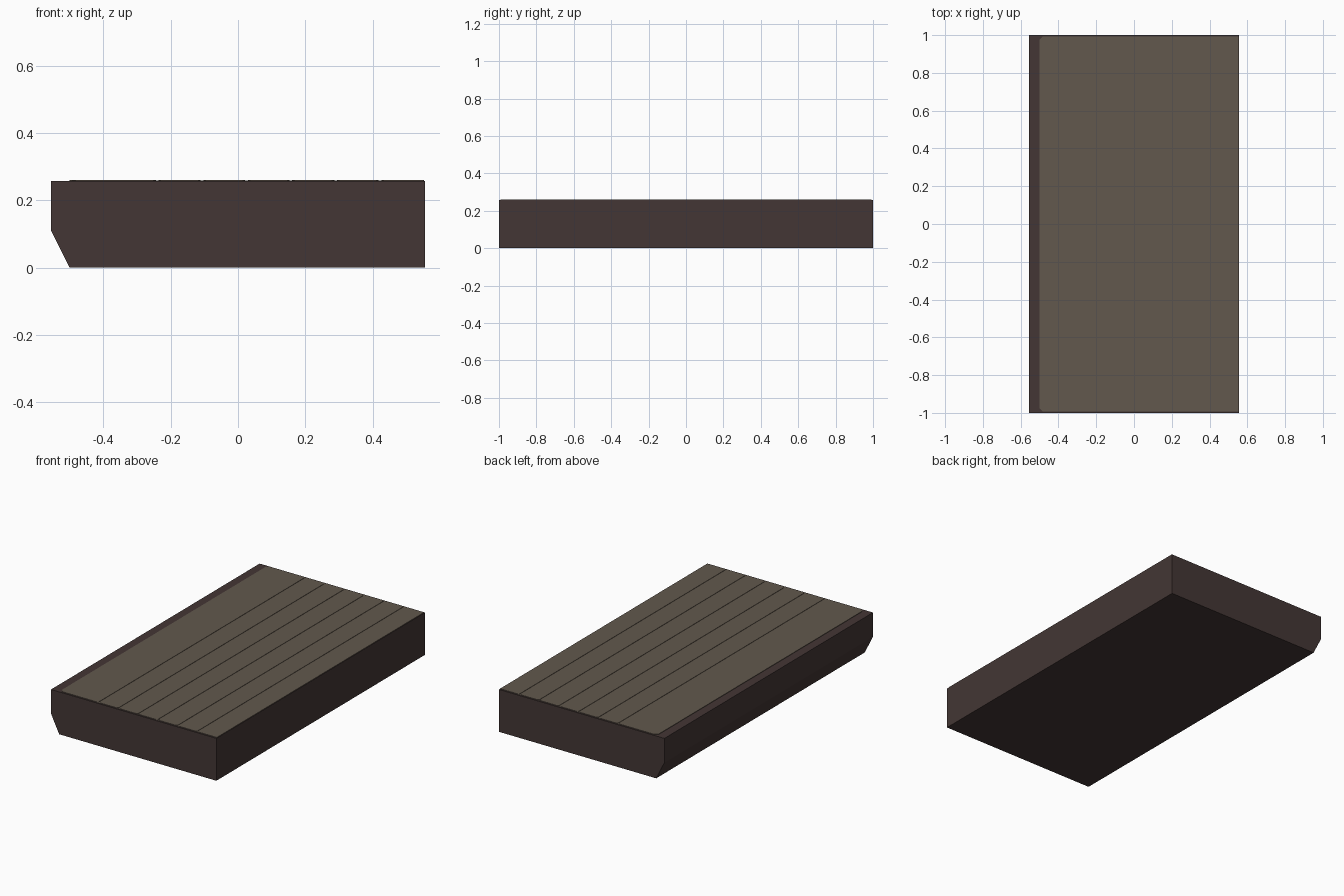
import bpy, bmesh

if "Cube" in bpy.data.objects:
    bpy.data.objects.remove(bpy.data.objects["Cube"])

def material(name, rgb):
    m = bpy.data.materials.new(name)
    m.diffuse_color = (*rgb, 1)
    m.use_nodes = True
    m.node_tree.nodes["Principled BSDF"].inputs["Base Color"].default_value = m.diffuse_color
    return m

dark = material("dark wood", (0.057, 0.037, 0.035))
tan = material("worn plank", (0.122, 0.098, 0.075))

def prism(name, points, offset, mat):
    """Extrude a closed outline along an offset vector."""
    bm = bmesh.new()
    face = bm.faces.new([bm.verts.new(p) for p in points])
    ext = bmesh.ops.extrude_face_region(bm, geom=[face])
    verts = [g for g in ext["geom"] if isinstance(g, bmesh.types.BMVert)]
    bmesh.ops.translate(bm, vec=offset, verts=verts)
    bmesh.ops.recalc_face_normals(bm, faces=bm.faces)
    me = bpy.data.meshes.new(name)
    bm.to_mesh(me)
    bm.free()
    me.materials.append(mat)
    ob = bpy.data.objects.new(name, me)
    bpy.context.collection.objects.link(ob)
    return ob

W, L, H = 0.555, 1.0, 0.26
TOP = H - 0.003

# Solid step body with the chamfered lower left edge
profile = [(-0.5, 0), (W, 0), (W, TOP), (-W, TOP), (-W, 0.11)]
prism("step_body", [(x, -L, z) for x, z in profile], (0, 2 * L, 0), dark)

def board(name, x0, x1, z0, z1, cl, cr):
    """Flat board whose left and right corners are clipped by cl and cr."""
    y = 0.993
    half = [(x0, y - cl), (x0 + cl, y), (x1 - cr, y), (x1, y - cr)]
    pts = half + [(x, -v) for x, v in reversed(half)]
    prism(name, [(x, v, z0) for x, v in pts], (0, 0, z1 - z0), tan)

# Thin bed seen in the plank seams
board("plank_bed", -0.498, 0.551, TOP - 0.01, TOP + 0.001, 0.02, 0.002)

# Top planks with narrow seams
seams = [-0.24, -0.107, 0.025, 0.157, 0.29, 0.422]
gap = 0.004
lefts = [-0.5] + [s + gap for s in seams]
rights = [s - gap for s in seams] + [0.553]
for i, (a, b) in enumerate(zip(lefts, rights)):
    board(f"plank_{i + 1}", a, b, TOP - 0.005, H,
          0.018 if i == 0 else 0.008, 0.002 if i == len(seams) else 0.008)
